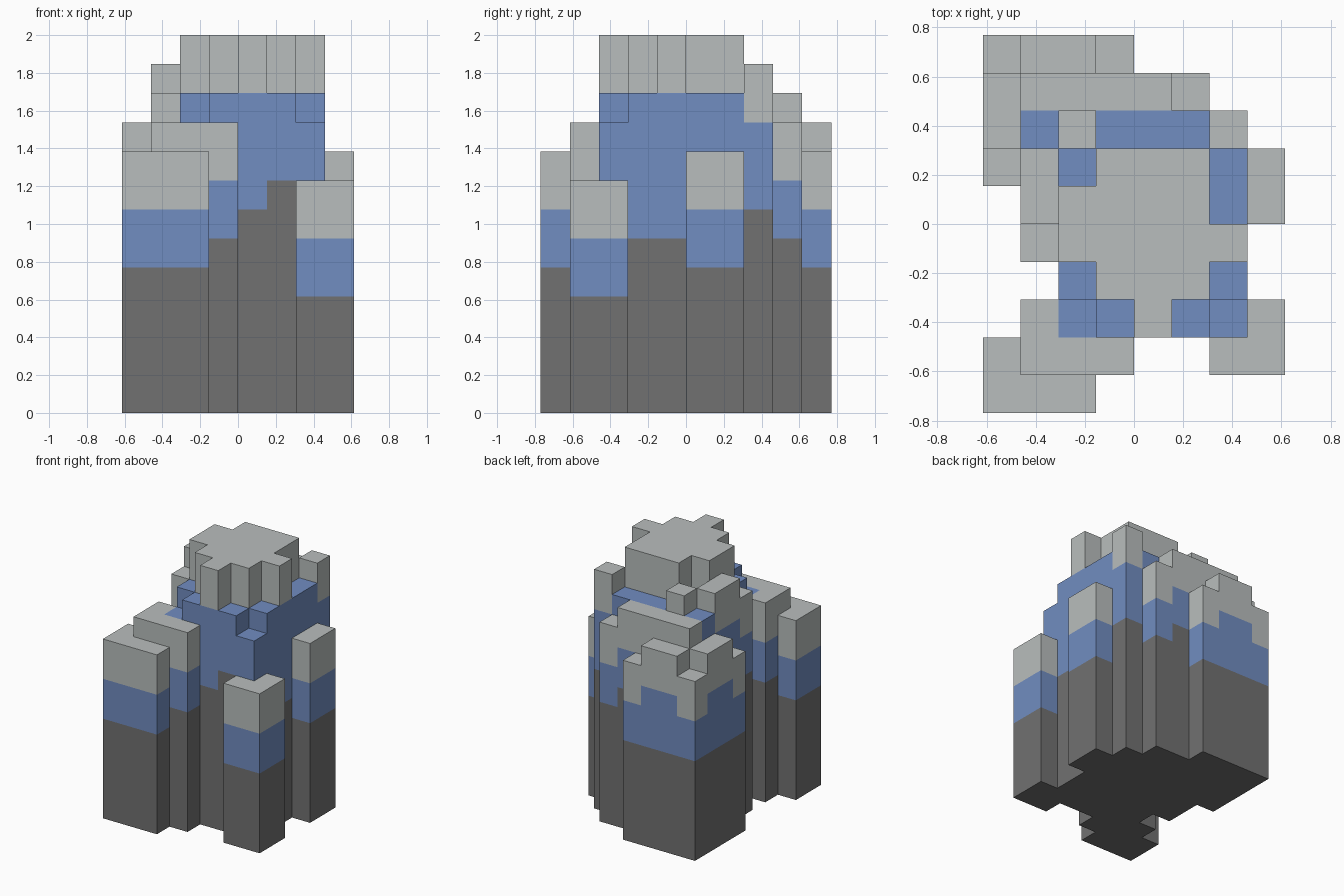
import bpy, bmesh

cube = bpy.data.objects.get("Cube")
if cube:
    bpy.data.objects.remove(cube, do_unlink=True)

UNIT = 2 / 13  # edge of one block

# Column heights in hexadecimal, back row first; a lowercase letter has no pale cap
PLAN = [
    "9AA9....",
    "ABBBBA..",
    "AbCbbbC.",
    "9CbDDDb9",
    ".CDDDDb9",
    ".BDDDDD.",
    "..bDDDb.",
    ".AabDba8",
    "9AAA..88",
    "999.....",
]
ROWS = PLAN[::-1]
NX, NY = len(ROWS[0]), len(ROWS)

# Columns whose dark foot differs from the usual four blocks below the top
FOOT = {(5, 2): 8, (4, 2): 7, (6, 3): 6, (6, 4): 6, (6, 7): 7}
for spot in [(0, 7), (0, 8), (1, 9), (2, 9)]:
    FOOT[spot] = 5


def height(i, j):
    if 0 <= i < NX and 0 <= j < NY and ROWS[j][i] != ".":
        return int(ROWS[j][i], 16)
    return 0


def bands(i, j):
    """Bottom and top of the foot, the middle and the cap of a column."""
    h = height(i, j)
    foot = FOOT.get((i, j), h - 4)
    cap = h if ROWS[j][i].islower() else h - 2
    return [(0, foot), (foot, cap), (cap, h)]


def material(name, colour):
    mat = bpy.data.materials.new(name)
    mat.use_nodes = True
    mat.diffuse_color = (*colour, 1)
    bsdf = mat.node_tree.nodes["Principled BSDF"]
    bsdf.inputs["Base Color"].default_value = (*colour, 1)
    bsdf.inputs["Roughness"].default_value = 0.9
    return mat


def build_layer(name, layer, mat):
    """Outer faces of one layer of all columns."""
    bm = bmesh.new()

    def quad(*corners):
        bm.faces.new([bm.verts.new(((x - NX / 2) * UNIT, (y - NY / 2) * UNIT, z * UNIT))
                      for x, y, z in corners])

    for j in range(NY):
        for i in range(NX):
            h = height(i, j)
            if not h:
                continue
            lo, hi = bands(i, j)[layer]
            if lo == hi:
                continue
            ring = [(i, j), (i + 1, j), (i + 1, j + 1), (i, j + 1)]
            if hi == h:
                quad(*[(x, y, hi) for x, y in ring])
            if lo == 0:
                quad(*[(x, y, lo) for x, y in reversed(ring)])
            # Walls only where they rise above the neighbouring column
            for k, (dx, dy) in enumerate([(0, -1), (1, 0), (0, 1), (-1, 0)]):
                start = max(lo, height(i + dx, j + dy))
                if start < hi:
                    a, b = ring[k], ring[(k + 1) % 4]
                    quad((*a, start), (*b, start), (*b, hi), (*a, hi))

    bmesh.ops.remove_doubles(bm, verts=bm.verts, dist=UNIT / 100)
    mesh = bpy.data.meshes.new(name)
    bm.to_mesh(mesh)
    bm.free()
    mesh.materials.append(mat)
    bpy.context.collection.objects.link(bpy.data.objects.new(name, mesh))


build_layer("column_feet", 0, material("dark grey", (0.165, 0.165, 0.165)))
build_layer("column_middles", 1, material("blue", (0.165, 0.266, 0.533)))
build_layer("column_caps", 2, material("pale grey", (0.485, 0.515, 0.51)))
